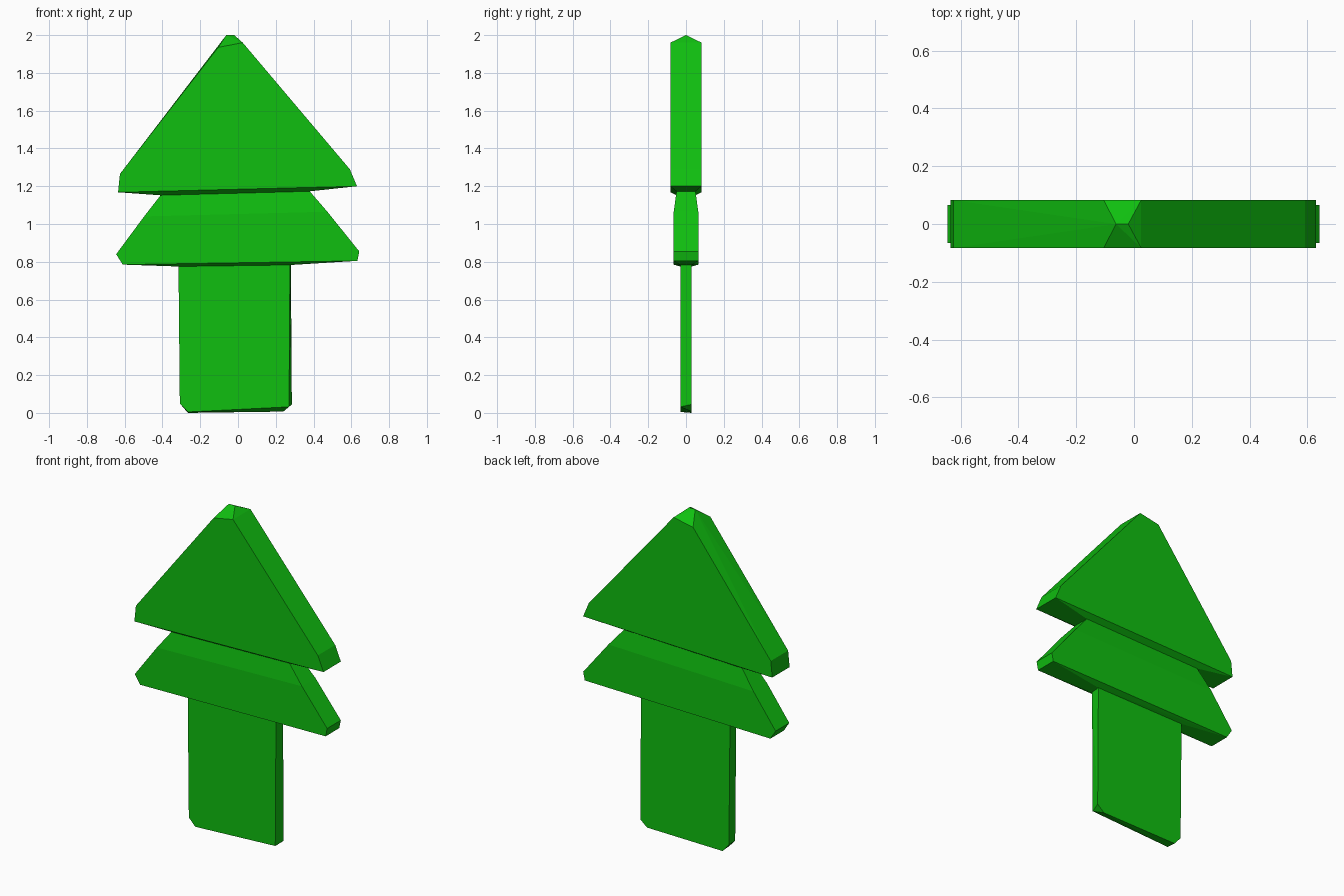
import bpy, bmesh

if "Cube" in bpy.data.objects:
    bpy.data.objects.remove(bpy.data.objects["Cube"])

green = bpy.data.materials.new("leaf green")
green.diffuse_color = (0.005, 0.52, 0.005, 1)
green.use_nodes = True
green.node_tree.nodes["Principled BSDF"].inputs["Base Color"].default_value = green.diffuse_color


def both(points, y):
    """Repeat front-view (x, z) points on the front and back planes."""
    return [(x, s * y, z) for s in (-1, 1) for x, z in points]


def hull_part(name, points, joints):
    """Faceted convex solid, left open where it joins its neighbours."""
    bm = bmesh.new()
    for p in points:
        bm.verts.new(p)
    rims = [[bm.verts.new(p) for p in j] for j in joints]
    bmesh.ops.convex_hull(bm, input=bm.verts[:])
    caps = [f for f in bm.faces if any(all(v in r for v in f.verts) for r in rims)]
    bmesh.ops.delete(bm, geom=caps, context='FACES')
    bmesh.ops.dissolve_limit(bm, angle_limit=0.03, verts=bm.verts[:], edges=bm.edges[:])
    bmesh.ops.recalc_face_normals(bm, faces=bm.faces[:])
    mesh = bpy.data.meshes.new(name)
    bm.to_mesh(mesh)
    bm.free()
    mesh.materials.append(green)
    bpy.context.collection.objects.link(bpy.data.objects.new(name, mesh))


# Shared rims where the parts meet
neck = both([(-0.41, 1.152), (0.38, 1.173)], 0.05)
trunk_top = [(-0.315, -0.03, 0.775), (0.275, -0.03, 0.783),
             (0.28, 0.03, 0.783), (-0.315, 0.03, 0.775)]

# Upper tier: triangle with clipped corners and a small ridge on top
hull_part("upper_tier",
          both([(-0.635, 1.168), (0.63, 1.20), (0.592, 1.29),
                (0.025, 1.96), (-0.105, 1.935), (-0.625, 1.265)], 0.083)
          + [(-0.062, 0, 2.0), (-0.02, 0, 2.0)],
          [neck])

# Lower tier: trapezoid narrowing towards the neck
hull_part("lower_tier",
          both([(-0.645, 0.84), (-0.61, 0.785), (0.632, 0.805), (0.642, 0.855),
                (0.473, 1.065), (-0.497, 1.04)], 0.065),
          [neck, trunk_top])

# Trunk: thin plate with clipped lower corners
hull_part("trunk",
          [(-0.308, -0.03, 0.05), (-0.265, -0.03, 0.005), (0.27, -0.03, 0.032),
           (-0.308, 0.03, 0.05), (-0.265, 0.03, 0.0), (0.24, 0.03, 0.007),
           (0.285, 0.03, 0.045)],
          [trunk_top])
